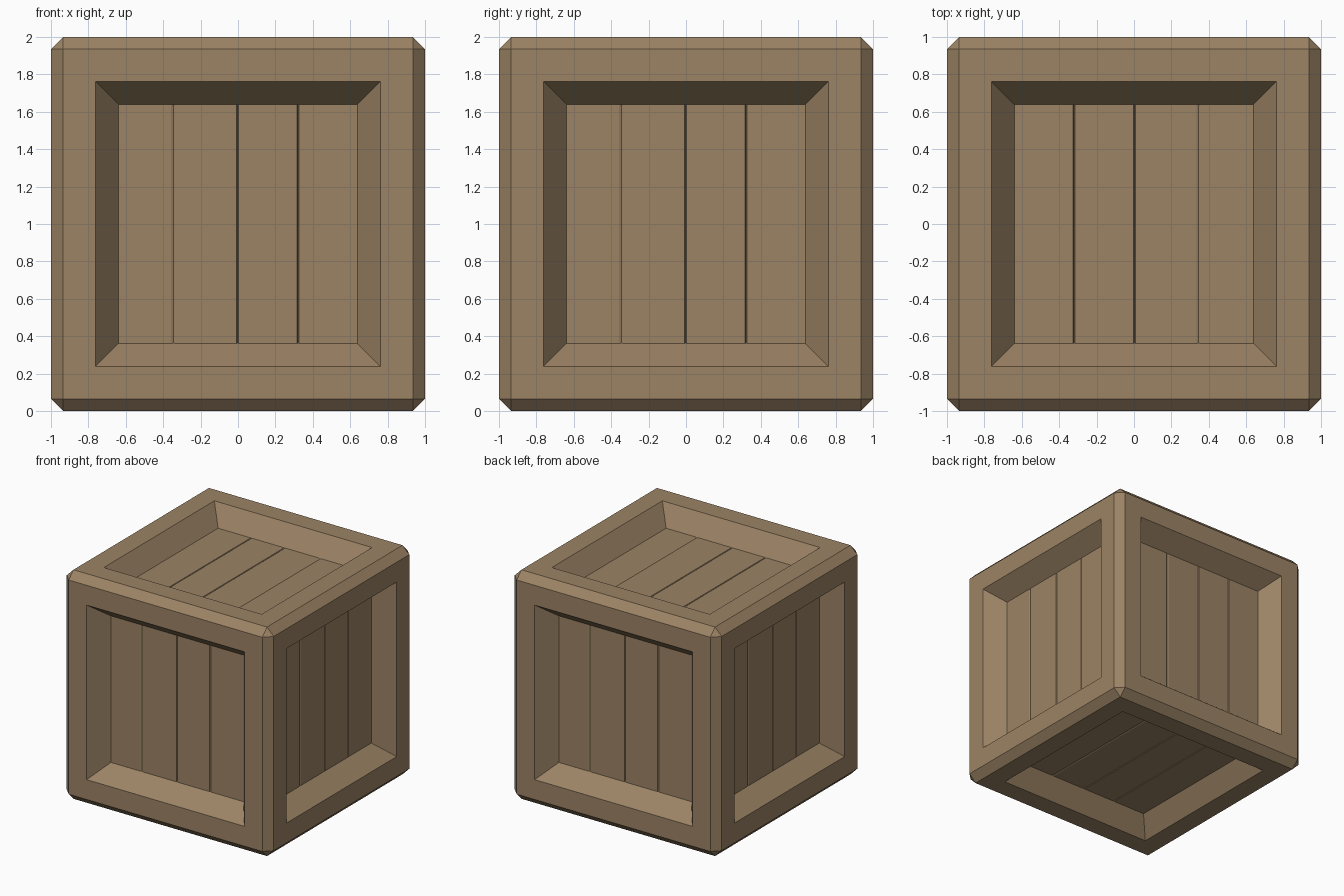
import bpy
import bmesh
from math import pi
from mathutils import Matrix, Vector

if "Cube" in bpy.data.objects:
    bpy.data.objects.remove(bpy.data.objects["Cube"], do_unlink=True)

CHAMFER = 0.065
OPENING = 0.762      # half width of the recess at the surface
PANEL = 0.64         # half width of the recess floor
DEPTH = 0.16         # recess depth
SLOPE = (OPENING - PANEL) / DEPTH
# Groove centre, half width and depth
GROOVES = [(-0.345, 0.012, 0.005), (-0.003, 0.005, 0.008), (0.32, 0.005, 0.008)]

wood = bpy.data.materials.new("brown wood")
wood.use_nodes = True
colour = (0.33, 0.227, 0.13, 1)
wood.diffuse_color = colour
wood.node_tree.nodes["Principled BSDF"].inputs["Base Color"].default_value = colour


def make_object(name, bm):
    mesh = bpy.data.meshes.new(name)
    bm.to_mesh(mesh)
    bm.free()
    mesh.materials.append(wood)
    obj = bpy.data.objects.new(name, mesh)
    bpy.context.collection.objects.link(obj)
    return obj


# Chamfered frame with a sloped recess in each side, open at the recess floor
bm = bmesh.new()
bmesh.ops.create_cube(bm, size=2)
bmesh.ops.bevel(bm, geom=bm.edges[:], offset=CHAMFER, segments=1,
                profile=0.5, affect='EDGES')
sides = [f for f in bm.faces if f.calc_area() > 1]
for width in (1 - CHAMFER - OPENING, OPENING - PANEL):
    bmesh.ops.inset_individual(bm, faces=sides, thickness=width,
                               use_even_offset=True)
for face in sides:
    inward = face.normal * DEPTH
    for vert in face.verts:
        vert.co -= inward
bmesh.ops.delete(bm, geom=sides, context='FACES')
frame = make_object("crate_frame", bm)
frame.location.z = 1


# Plank panel: a grooved profile swept between the recess walls
def plank_panel(name, rotation):
    profile = [(-PANEL, 0)]
    for x, half, deep in GROOVES:
        profile += [(x - half, 0), (x, deep), (x + half, 0)]
    profile.append((PANEL, 0))
    bm = bmesh.new()
    low, high = [[bm.verts.new((x, end * (PANEL - d * SLOPE), 1 - DEPTH - d))
                  for x, d in profile] for end in (-1, 1)]
    for i in range(len(profile) - 1):
        bm.faces.new((low[i], low[i + 1], high[i + 1], high[i]))
    for i, (x, d) in enumerate(profile):
        if d > 0:
            bm.faces.new(high[i - 1:i + 2])
            bm.faces.new(low[i - 1:i + 2][::-1])
    panel = make_object(name, bm)
    panel.matrix_world = Matrix.Translation(Vector((0, 0, 1))) @ rotation


upright = Matrix.Rotation(pi / 2, 4, 'X')
for turn, side in enumerate(("front", "left", "back", "right")):
    plank_panel(side + "_planks", Matrix.Rotation(turn * pi / 2, 4, 'Z') @ upright)
plank_panel("top_planks", Matrix.Rotation(pi, 4, 'Z'))
plank_panel("bottom_planks", Matrix.Rotation(pi, 4, 'Y'))
